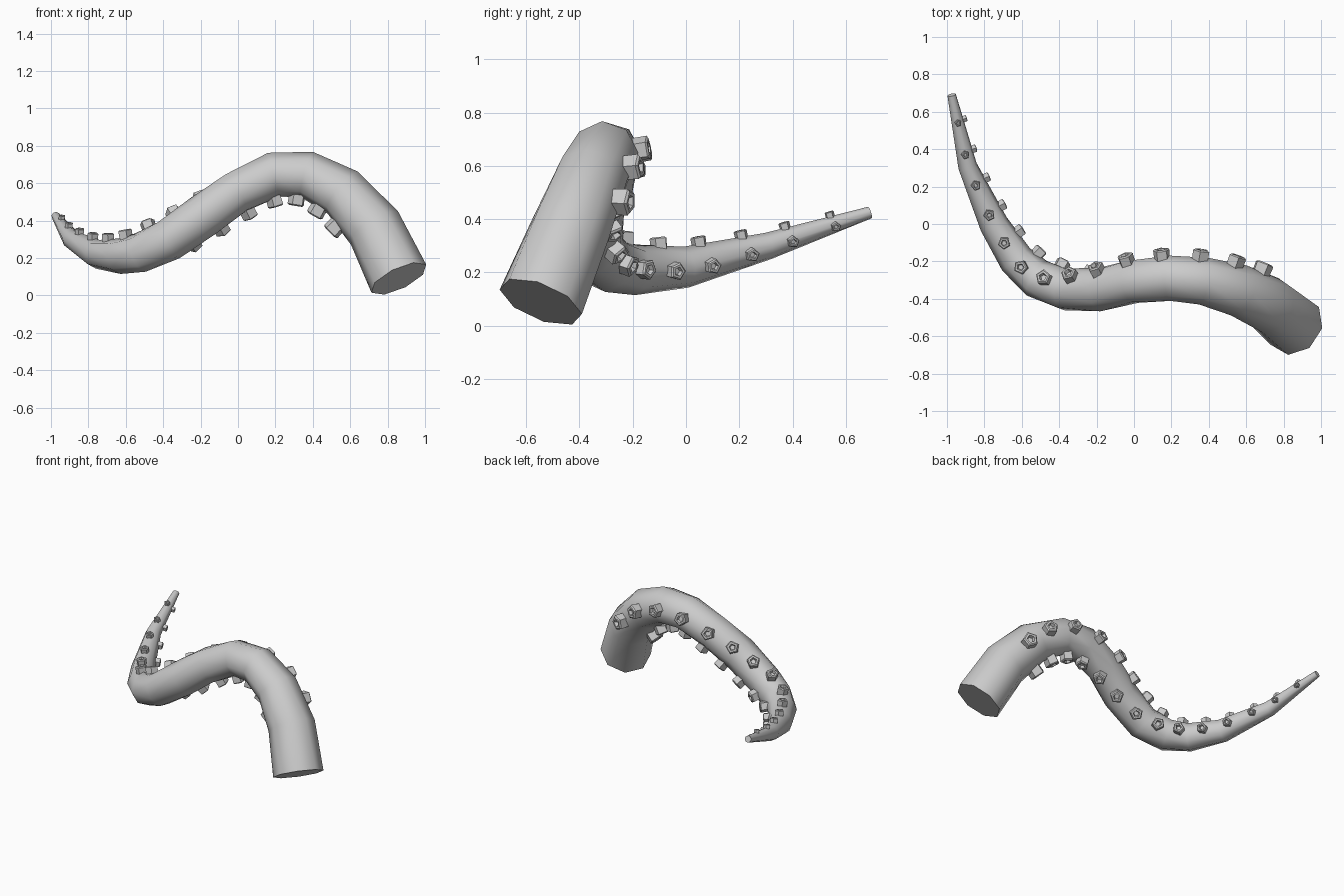
import bpy, bmesh, math
from mathutils import Vector

if "Cube" in bpy.data.objects:
    bpy.data.objects.remove(bpy.data.objects["Cube"])

# Path stations: centre xyz, radius, direction the sucker side faces
STATIONS = [
    ((0.86, -0.545, 0.09), 0.165, (-0.7, 1, -0.5)),
    ((0.73, -0.435, 0.36), 0.155, (-0.6, 1, -0.5)),
    ((0.56, -0.355, 0.55), 0.140, (-0.4, 1, -0.6)),
    ((0.37, -0.305, 0.645), 0.127, (0, 1, -0.9)),
    ((0.19, -0.290, 0.645), 0.122, (0.1, 1, -0.8)),
    ((-0.01, -0.310, 0.55), 0.120, (0.2, 1, -0.4)),
    ((-0.18, -0.350, 0.43), 0.118, (0.2, 1, 0)),
    ((-0.37, -0.350, 0.295), 0.115, (0.4, 1, 0.5)),
    ((-0.52, -0.290, 0.23), 0.107, (0.4, 0.6, 0.8)),
    ((-0.63, -0.190, 0.21), 0.095, (0.6, 0.5, 0.8)),
    ((-0.75, 0.0, 0.22), 0.078, (0.8, 0.2, 0.7)),
    ((-0.89, 0.31, 0.30), 0.051, (0.8, 0, 0.6)),
    ((-0.975, 0.69, 0.425), 0.023, (0.8, 0, 0.6)),
]
P = [Vector(s[0]) for s in STATIONS]
R = [s[1] for s in STATIONS]
N = [Vector(s[2]).normalized() for s in STATIONS]
T = [(P[min(i + 1, len(P) - 1)] - P[max(i - 1, 0)]).normalized() for i in range(len(P))]
SIDES = 8


def make_object(name, bm):
    bmesh.ops.recalc_face_normals(bm, faces=bm.faces)
    mesh = bpy.data.meshes.new(name)
    bm.to_mesh(mesh)
    bm.free()
    ob = bpy.data.objects.new(name, mesh)
    bpy.context.collection.objects.link(ob)
    return ob


def frame(t, n):
    n = (n - t * n.dot(t)).normalized()
    return n, t.cross(n)


def ring(bm, c, u, v, r, sides):
    return [bm.verts.new(c + r * (u * math.cos(k * math.tau / sides) + v * math.sin(k * math.tau / sides)))
            for k in range(sides)]


def bridge(bm, a, b):
    for k in range(len(a)):
        j = (k + 1) % len(a)
        bm.faces.new((a[k], a[j], b[j], b[k]))


# Tapered, curving arm
bm = bmesh.new()
rings = [ring(bm, p, *frame(t, n), r, SIDES) for p, t, n, r in zip(P, T, N, R)]
for a, b in zip(rings, rings[1:]):
    bridge(bm, a, b)
bm.faces.new(rings[0])
bm.faces.new(rings[-1])
arm = make_object("tentacle_arm", bm)
bpy.context.view_layer.objects.active = arm
arm.select_set(True)
bpy.ops.object.shade_smooth_by_angle(angle=math.radians(50))

# Arc length lookup along the path
S = [0.0]
for a, b in zip(P, P[1:]):
    S.append(S[-1] + (b - a).length)


def sample(s):
    i = max(k for k in range(len(S) - 1) if S[k] <= s)
    f = (s - S[i]) / (S[i + 1] - S[i])
    return (P[i].lerp(P[i + 1], f), T[i].lerp(T[i + 1], f).normalized(),
            N[i].lerp(N[i + 1], f), R[i] + (R[i + 1] - R[i]) * f)


# Two rows of five-sided suckers with recessed cups
bm = bmesh.new()
PAIRS = 14
start, end = 0.48, S[-1] - 0.15
for i in range(PAIRS):
    c, t, n, r = sample(start + (end - start) * i / (PAIRS - 1))
    u, v = frame(t, n)
    size = 0.008 + 0.29 * r
    for side in (-1, 1):
        a = side * math.radians(50)
        d = u * math.cos(a) + v * math.sin(a)
        w = d.cross(t)
        profile = [(0.80 * r, 1.0), (0.93 * r + size * 1.0, 1.05),
                   (0.93 * r + size * 1.15, 0.85), (0.93 * r + size * 1.15, 0.55),
                   (0.93 * r + size * 0.7, 0.40)]
        loops = [ring(bm, c + d * h, t, w, size * k, 5) for h, k in profile]
        for p, q in zip(loops, loops[1:]):
            bridge(bm, p, q)
        bm.faces.new(loops[0])
        bm.faces.new(loops[-1])
make_object("suckers", bm)
